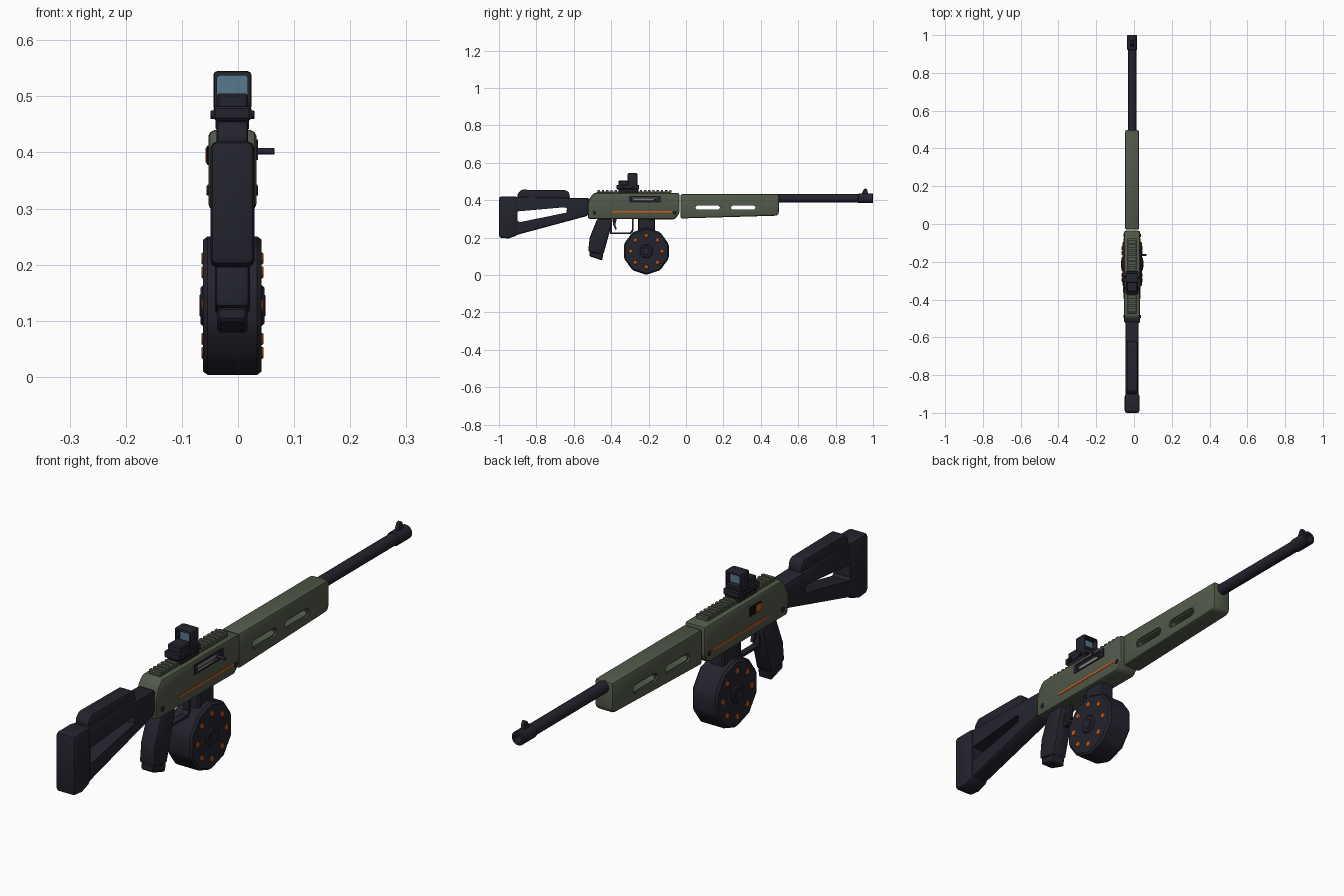
import bpy, bmesh, math
from mathutils import Matrix, Vector

if "Cube" in bpy.data.objects:
    bpy.data.objects.remove(bpy.data.objects["Cube"])

CX = -0.01  # centre plane
made = []


def material(name, rgb):
    m = bpy.data.materials.new(name)
    m.use_nodes = True
    m.diffuse_color = (*rgb, 1)
    m.node_tree.nodes["Principled BSDF"].inputs["Base Color"].default_value = (*rgb, 1)
    return m


DARK = material("dark polymer", (0.017, 0.017, 0.027))
BLACK = material("black recess", (0.006, 0.006, 0.01))
GREEN = material("olive green", (0.085, 0.1, 0.068))
ORANGE = material("orange", (0.6, 0.1, 0.01))
GREY = material("bare steel", (0.22, 0.22, 0.24))
GLASS = material("blue glass", (0.1, 0.19, 0.26))


def finish(name, bm, mat, bevel=0, segments=2, cutters=()):
    """Turn a bmesh into an object, bevel it, then subtract the cutters."""
    bmesh.ops.recalc_face_normals(bm, faces=bm.faces)
    mesh = bpy.data.meshes.new(name)
    bm.to_mesh(mesh)
    bm.free()
    mesh.materials.append(mat)
    ob = bpy.data.objects.new(name, mesh)
    bpy.context.collection.objects.link(ob)
    if bevel:
        b = ob.modifiers.new("bevel", "BEVEL")
        b.width, b.segments, b.limit_method = bevel, segments, "ANGLE"
    for c in cutters:
        m = ob.modifiers.new("cut", "BOOLEAN")
        m.object, m.operation, m.solver = c, "DIFFERENCE", "EXACT"
    if ob.modifiers:
        dg = bpy.context.evaluated_depsgraph_get()
        baked = bpy.data.meshes.new_from_object(ob.evaluated_get(dg))
        ob.modifiers.clear()
        ob.data = baked
        baked.name = name
    for c in cutters:
        made.remove(c)
        bpy.data.objects.remove(c)
    made.append(ob)
    return ob


def prism(name, profile, x0, x1, mat, bevel=0, segments=2, cutters=()):
    """Side profile of (y, z) points extruded from x0 to x1 about the centre plane."""
    bm = bmesh.new()
    face = bm.faces.new([bm.verts.new((CX + x0, y, z)) for y, z in profile])
    ext = bmesh.ops.extrude_face_region(bm, geom=[face])["geom"]
    bmesh.ops.translate(bm, vec=(x1 - x0, 0, 0),
                        verts=[v for v in ext if isinstance(v, bmesh.types.BMVert)])
    return finish(name, bm, mat, bevel, segments, cutters)


def box(name, x, y, z, mat, bevel=0, segments=2, cutters=()):
    profile = [(y[0], z[0]), (y[1], z[0]), (y[1], z[1]), (y[0], z[1])]
    return prism(name, profile, x[0], x[1], mat, bevel, segments, cutters)


def rod(name, start, end, r, mat, sides=16, bevel=0, cutters=()):
    a, b = Vector(start), Vector(end)
    a.x += CX
    b.x += CX
    d = b - a
    bm = bmesh.new()
    rot = d.to_track_quat("Z", "Y").to_matrix().to_4x4()
    bmesh.ops.create_cone(bm, cap_ends=True, segments=sides, radius1=r, radius2=r,
                          depth=d.length, matrix=Matrix.Translation((a + b) / 2) @ rot)
    return finish(name, bm, mat, bevel, 1, cutters)


def ring(y, z, r, n, turn=0):
    return [(y + r * math.sin(turn + math.tau * i / n),
             z + r * math.cos(turn + math.tau * i / n)) for i in range(n)]


def slot(y0, y1, z, r, x0, x1):
    """Round-ended slot cutter."""
    pts = [(y1 - r + r * math.sin(i * math.pi / 6), z + r * math.cos(i * math.pi / 6)) for i in range(7)]
    pts += [(y0 + r - r * math.sin(i * math.pi / 6), z - r * math.cos(i * math.pi / 6)) for i in range(7)]
    return prism("slot_cutter", pts, x0, x1, BLACK)


# Stock: open arm, butt block and cheek rest
window = prism("window_cutter", [(-0.9, 0.34), (-0.65, 0.362), (-0.636, 0.355), (-0.64, 0.333), (-0.89, 0.282),
                                 (-0.9, 0.29)], -0.1, 0.1, DARK)
prism("stock_arm", [(-0.92, 0.21), (-0.53, 0.315), (-0.515, 0.33), (-0.515, 0.41), (-0.92, 0.418)],
      -0.035, 0.035, DARK, 0.01, cutters=[window])
prism("stock_butt", [(-1, 0.2), (-0.95, 0.195), (-0.9, 0.212), (-0.9, 0.42), (-1, 0.42)],
      -0.039, 0.039, DARK, 0.012)
prism("cheek_rest", [(-0.9, 0.41), (-0.62, 0.41), (-0.625, 0.44), (-0.64, 0.453), (-0.88, 0.456), (-0.9, 0.435)],
      -0.028, 0.028, DARK, 0.007)

# Receiver with top rail
port = box("port_cutter", (0.034, 0.1), (-0.3, -0.14), (0.392, 0.417), BLACK)
prism("receiver", [(-0.525, 0.3), (-0.06, 0.297), (-0.035, 0.33), (-0.035, 0.438), (-0.49, 0.44),
                   (-0.512, 0.415), (-0.525, 0.38)], -0.043, 0.043, GREEN, 0.011, cutters=[port])
box("rail", (-0.024, 0.024), (-0.475, -0.08), (0.43, 0.446), GREEN, 0.003, 1)
for i in range(18):
    y = -0.472 + i * 0.0225
    box(f"rail_tooth_{i + 1}", (-0.024, 0.024), (y, y + 0.012), (0.44, 0.454), GREEN)

# Ejection port, bolt and charging handle
for nm, z in (("upper", 0.418), ("lower", 0.387)):
    box(f"port_frame_{nm}", (0.036, 0.046), (-0.305, -0.135), (z, z + 0.005), DARK)
for nm, y in (("rear", -0.305), ("front", -0.152)):
    box(f"port_frame_{nm}", (0.036, 0.046), (y, y + 0.017), (0.387, 0.423), DARK)
box("bolt", (0.03, 0.039), (-0.287, -0.155), (0.395, 0.413), GREY, 0.003, 1)
rod("charging_handle", (0.03, -0.165, 0.402), (0.075, -0.165, 0.402), 0.006, DARK, 10, 0.001)

# Selector plate
box("selector_plate", (-0.046, -0.04), (-0.365, -0.295), (0.378, 0.412), BLACK, 0.002, 1)
box("selector_mark", (-0.048, -0.04), (-0.362, -0.33), (0.382, 0.408), ORANGE)

# Stripes and pins on both flanks
for nm, s in (("left", 1), ("right", -1)):
    x = sorted((s * 0.04, s * 0.0445))
    box(f"stripe_{nm}", x, (-0.395, -0.075), (0.335, 0.343), ORANGE)
    for end, y in (("rear", -0.49), ("front", -0.06)):
        rod(f"{end}_pin_{nm}", (s * 0.035, y, 0.332), (s * 0.046, y, 0.332), 0.009, DARK, 10, 0.001)

# Handguard with through slots and recessed rims
cuts = []
for y in (0.045, 0.235):
    cuts.append(slot(y + 0.006, y + 0.136, 0.36, 0.011, -0.1, 0.1))
    for s in (-1, 1):
        cuts.append(slot(y, y + 0.142, 0.36, 0.017, *sorted((s * 0.031, s * 0.1))))
prism("handguard", [(-0.03, 0.302), (0.485, 0.317), (0.497, 0.33), (0.497, 0.432), (-0.03, 0.432)],
      -0.037, 0.037, GREEN, 0.011, cutters=cuts)

# Barrel, muzzle and front sight
rod("barrel", (0, 0.45, 0.41), (0, 0.95, 0.41), 0.022, DARK, 20)
bore = rod("bore_cutter", (0, 0.96, 0.41), (0, 1.1, 0.41), 0.015, BLACK)
rod("muzzle", (0, 0.92, 0.41), (0, 1, 0.41), 0.026, DARK, 20, 0.003, [bore])
prism("front_sight", [(0.935, 0.425), (0.975, 0.425), (0.968, 0.458), (0.96, 0.463), (0.951, 0.458)],
      -0.008, 0.008, DARK, 0.002, 1)

# Grip
prism("grip", [(-0.475, 0.3), (-0.39, 0.3), (-0.4, 0.26), (-0.442, 0.108), (-0.523, 0.125), (-0.515, 0.2)],
      -0.031, 0.031, DARK, 0.01)
prism("grip_cap", [(-0.517, 0.125), (-0.442, 0.115), (-0.448, 0.078), (-0.517, 0.1)],
      -0.027, 0.027, DARK, 0.005, 1)

# Trigger guard and trigger
guard_hole = prism("guard_cutter", [(-0.395, 0.32), (-0.395, 0.227), (-0.3, 0.227), (-0.29, 0.24), (-0.29, 0.32)],
                   -0.1, 0.1, DARK)
prism("trigger_guard", [(-0.405, 0.3), (-0.405, 0.218), (-0.295, 0.218), (-0.281, 0.235), (-0.281, 0.3)],
      -0.012, 0.012, DARK, cutters=[guard_hole])
prism("trigger", [(-0.39, 0.3), (-0.37, 0.3), (-0.378, 0.27), (-0.37, 0.245), (-0.378, 0.243), (-0.39, 0.27)],
      -0.006, 0.006, DARK)

# Drum magazine
MY, MZ = -0.212, 0.127
box("magazine_neck", (-0.029, 0.029), (-0.257, -0.165), (0.2, 0.31), DARK, 0.006, 1)
prism("drum", ring(MY, MZ, 0.126, 10), -0.052, 0.052, DARK, 0.008, 1)
for nm, s in (("left", 1), ("right", -1)):
    rod(f"drum_hub_{nm}", (s * 0.045, MY, MZ), (s * 0.057, MY, MZ), 0.036, DARK, 16, 0.004)
    rod(f"drum_hub_cap_{nm}", (s * 0.05, MY, MZ), (s * 0.059, MY, MZ), 0.02, DARK, 12, 0.002)
    for i, (y, z) in enumerate(ring(MY, MZ, 0.084, 8)):
        rod(f"drum_stud_{nm}_{i + 1}", (s * 0.045, y, z), (s * 0.055, y, z), 0.0115, ORANGE, 8, 0.002)

# Reflex sight: clamp, base, open hood and lens
box("sight_clamp", (-0.03, 0.03), (-0.36, -0.255), (0.44, 0.465), DARK, 0.003, 1)
box("sight_base", (-0.034, 0.034), (-0.372, -0.25), (0.457, 0.482), DARK, 0.004, 1)
for y in (-0.34, -0.28):
    rod("clamp_screw", (-0.039, y, 0.467), (0.039, y, 0.467), 0.008, DARK, 10, 0.001)
box("sight_emitter", (-0.028, 0.028), (-0.36, -0.3), (0.475, 0.505), DARK, 0.004, 1)
opening = box("opening_cutter", (-0.027, 0.027), (-0.5, 0), (0.495, 0.537), DARK, 0.003, 1)
box("sight_hood", (-0.034, 0.034), (-0.312, -0.26), (0.475, 0.545), DARK, 0.007, 2, [opening])
box("sight_lens", (-0.028, 0.028), (-0.288, -0.283), (0.49, 0.538), GLASS)

# Crisp edges, smooth curves
bpy.ops.object.select_all(action="DESELECT")
for ob in made:
    ob.select_set(True)
bpy.context.view_layer.objects.active = made[0]
bpy.ops.object.shade_smooth_by_angle(angle=math.radians(32))
